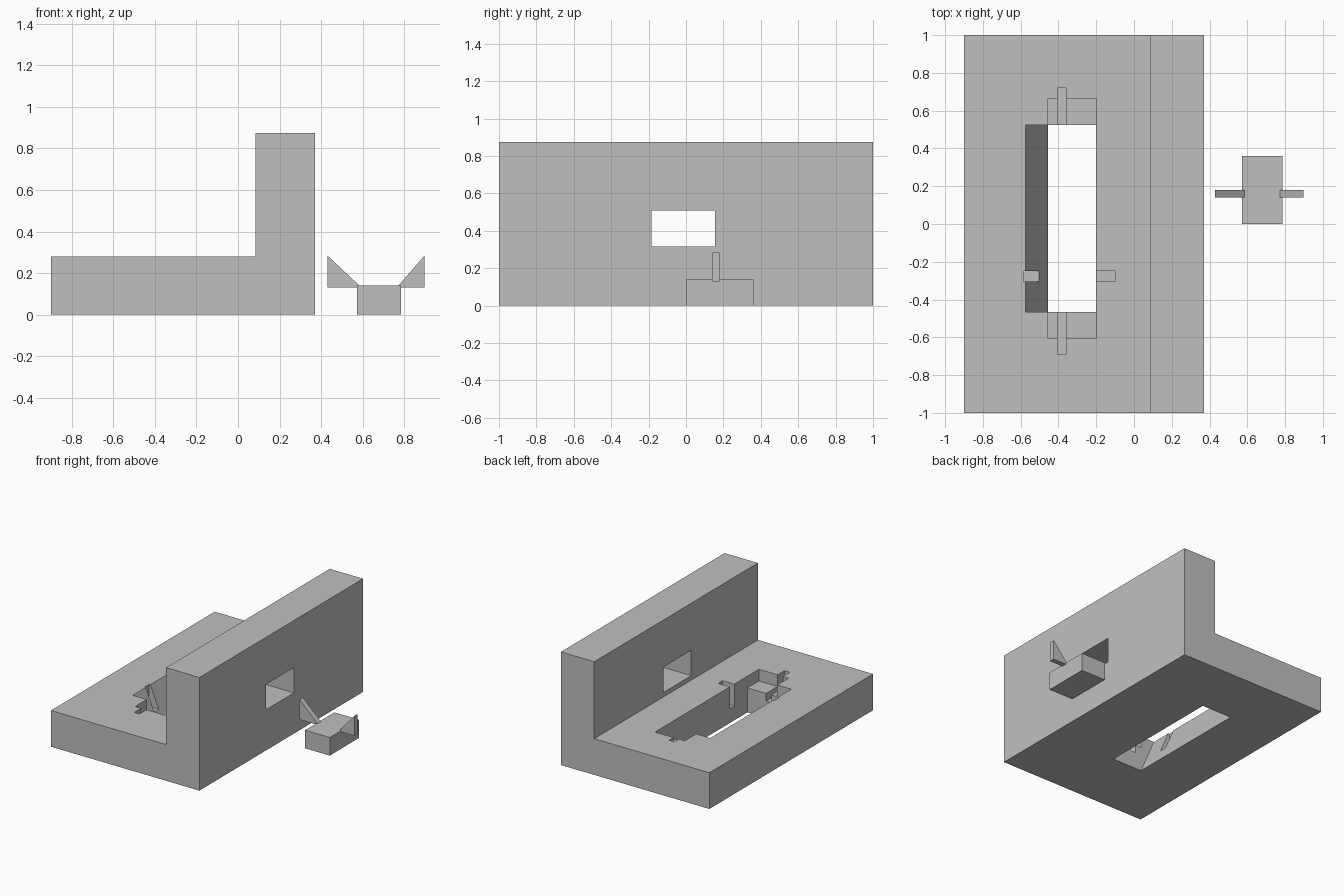
import bpy
import bmesh
from mathutils import Vector

cube = bpy.data.objects.get("Cube")
if cube:
    bpy.data.objects.remove(cube, do_unlink=True)

# Single flat grey
grey = bpy.data.materials.new("plain_grey")
grey.use_nodes = True
tone = (0.53, 0.53, 0.53, 1)
grey.diffuse_color = tone
grey.node_tree.nodes["Principled BSDF"].inputs["Base Color"].default_value = tone


def prism(name, profile, y0, y1):
    """Extrude an (x, z) profile along y."""
    bm = bmesh.new()
    face = bm.faces.new([bm.verts.new((x, y0, z)) for x, z in profile])
    grown = bmesh.ops.extrude_face_region(bm, geom=[face])["geom"]
    moved = [v for v in grown if isinstance(v, bmesh.types.BMVert)]
    bmesh.ops.translate(bm, verts=moved, vec=Vector((0, y1 - y0, 0)))
    bmesh.ops.recalc_face_normals(bm, faces=bm.faces)
    mesh = bpy.data.meshes.new(name)
    bm.to_mesh(mesh)
    bm.free()
    mesh.materials.append(grey)
    obj = bpy.data.objects.new(name, mesh)
    bpy.context.collection.objects.link(obj)
    return obj


def box(name, x0, x1, y0, y1, z0, z1):
    return prism(name, [(x0, z0), (x1, z0), (x1, z1), (x0, z1)], y0, y1)


def cut(target, cutter):
    """Subtract a cutter and discard it."""
    mod = target.modifiers.new("cut", "BOOLEAN")
    mod.operation = "DIFFERENCE"
    mod.solver = "EXACT"
    mod.object = cutter
    cutter.hide_render = True
    bpy.context.view_layer.objects.active = target
    bpy.ops.object.modifier_apply(modifier=mod.name)
    bpy.data.objects.remove(cutter, do_unlink=True)


# L-shaped body: base plate and upright wall
BASE, WALL, ABOVE = 0.28, 0.875, 0.38
body = prism("base_and_wall", [(-0.9, 0), (0.37, 0), (0.37, WALL), (0.085, WALL),
                               (0.085, BASE), (-0.9, BASE)], -1, 1)

# Window through the wall
cut(body, box("window_cutter", 0, 0.5, -0.185, 0.155, 0.315, 0.51))

# Long slot through the base with one sloped side
cut(body, prism("slot_cutter", [(-0.455, -0.1), (-0.2, -0.1), (-0.2, ABOVE),
                                (-0.618, ABOVE), (-0.455, 0)], -0.465, 0.525))

# Shallow end pockets, narrow end channels and side notches
cut(body, box("pocket_cutter", -0.455, -0.2, -0.605, 0.665, 0.19, ABOVE))
cut(body, box("channel_cutter", -0.405, -0.36, -0.69, 0.72, 0.13, ABOVE))
cut(body, box("notch_cutter", -0.585, -0.1, -0.305, -0.25, 0.11, ABOVE))

# Loose plug with a triangular wing on each side
box("plug_block", 0.573, 0.785, 0, 0.36, 0, 0.14)
for side, outer, inner in (("right", 0.43, 0.595), ("left", 0.898, 0.763)):
    prism("plug_wing_" + side, [(outer, 0.13), (inner, 0.13), (outer, 0.285)], 0.14, 0.18)
